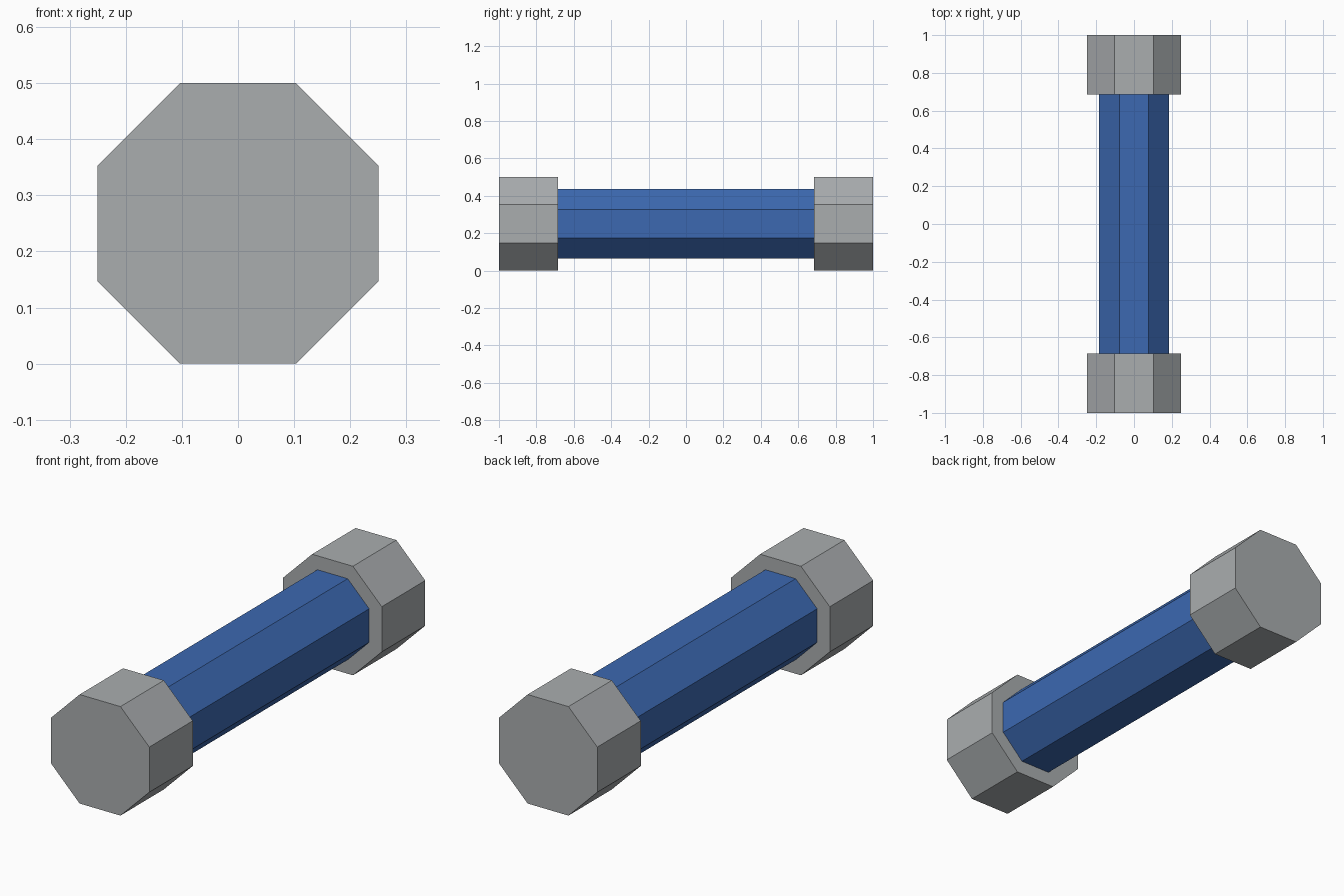
import bpy, bmesh, math
from mathutils import Matrix

if "Cube" in bpy.data.objects:
    bpy.data.objects.remove(bpy.data.objects["Cube"])


def make_material(name, rgb):
    mat = bpy.data.materials.new(name)
    mat.diffuse_color = (*rgb, 1.0)
    mat.use_nodes = True
    mat.node_tree.nodes["Principled BSDF"].inputs["Base Color"].default_value = mat.diffuse_color
    return mat


def octagon_bar(name, apothem, y0, y1, mat, z=0.25):
    """Flat-shaded octagonal prism along y, with flats on top and bottom."""
    radius = apothem / math.cos(math.pi / 8)
    bm = bmesh.new()
    place = (Matrix.Translation((0, (y0 + y1) / 2, z))
             @ Matrix.Rotation(math.pi / 2, 4, 'X')
             @ Matrix.Rotation(math.pi / 8, 4, 'Z'))
    bmesh.ops.create_cone(bm, cap_ends=True, segments=8, radius1=radius,
                          radius2=radius, depth=y1 - y0, matrix=place)
    bmesh.ops.recalc_face_normals(bm, faces=bm.faces)
    mesh = bpy.data.meshes.new(name)
    bm.to_mesh(mesh)
    bm.free()
    mesh.materials.append(mat)
    obj = bpy.data.objects.new(name, mesh)
    bpy.context.collection.objects.link(obj)
    return obj


grey = make_material("metal_grey", (0.40, 0.42, 0.43))
blue = make_material("body_blue", (0.045, 0.14, 0.44))

# Central blue body
octagon_bar("body", 0.186, -0.685, 0.685, blue)

# Grey end caps
octagon_bar("front_cap", 0.25, -1.0, -0.685, grey)
octagon_bar("back_cap", 0.25, 0.685, 1.0, grey)
